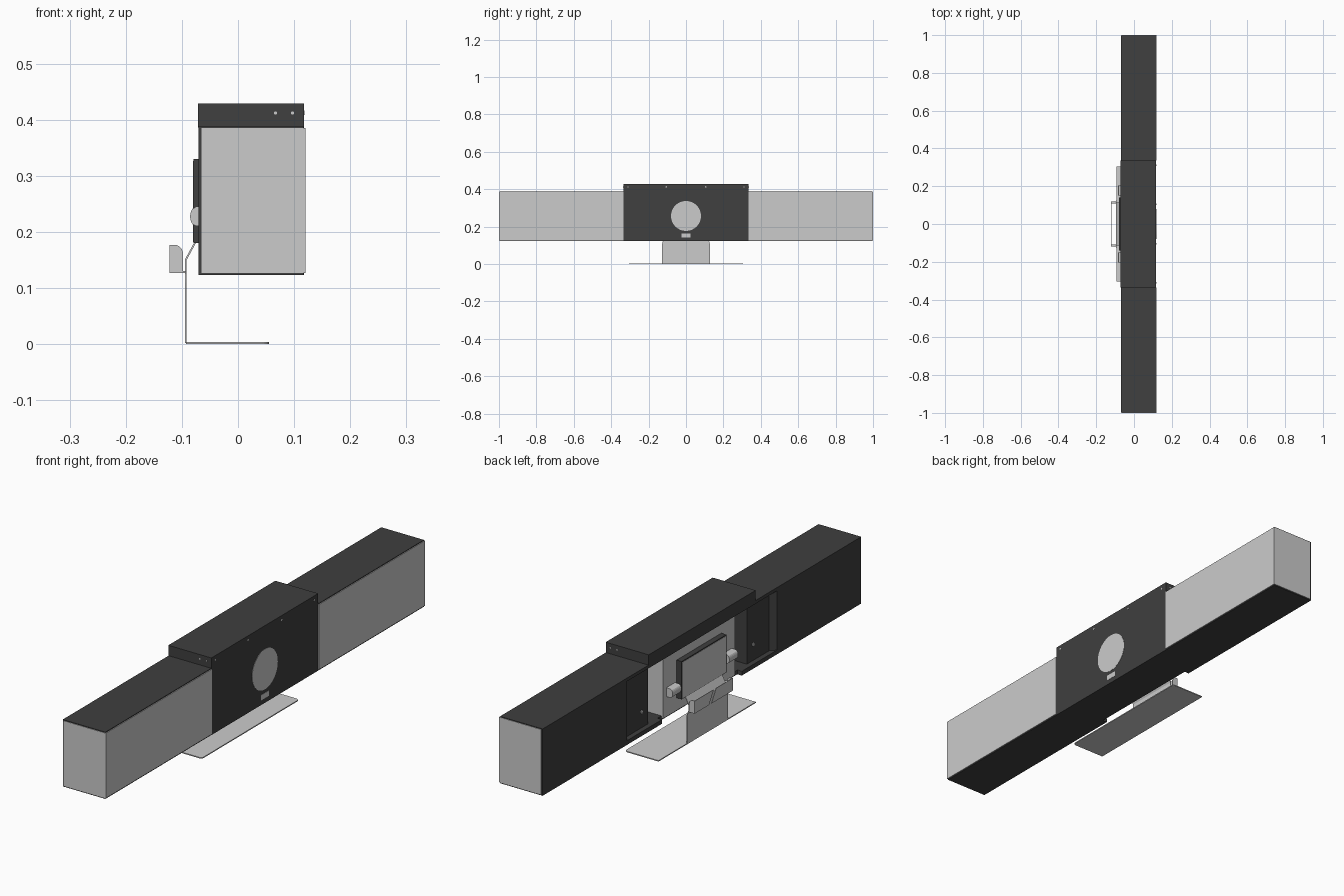
import bpy, bmesh, math
from mathutils import Vector

if "Cube" in bpy.data.objects:
    bpy.data.objects.remove(bpy.data.objects["Cube"])

black = bpy.data.materials.new("black")
black.diffuse_color = (0.05, 0.05, 0.05, 1)
black.use_nodes = True
black.node_tree.nodes["Principled BSDF"].inputs["Base Color"].default_value = black.diffuse_color


def prism(name, pts, lo, hi, axis, mat=None):
    """Extrude a 2D profile along an axis; profile uses the other two axes in xyz order."""
    def place(p, h):
        v = list(p)
        v.insert("xyz".index(axis), h)
        return Vector(v)
    bm = bmesh.new()
    a = [bm.verts.new(place(p, lo)) for p in pts]
    b = [bm.verts.new(place(p, hi)) for p in pts]
    bm.faces.new(a)
    bm.faces.new(b)
    n = len(pts)
    for i in range(n):
        bm.faces.new((a[i], a[(i + 1) % n], b[(i + 1) % n], b[i]))
    bmesh.ops.recalc_face_normals(bm, faces=bm.faces)
    me = bpy.data.meshes.new(name)
    bm.to_mesh(me)
    bm.free()
    ob = bpy.data.objects.new(name, me)
    bpy.context.collection.objects.link(ob)
    if mat:
        me.materials.append(mat)
    return ob


def box(name, x, y, z, mat=None):
    return prism(name, [(x[0], y[0]), (x[1], y[0]), (x[1], y[1]), (x[0], y[1])], *z, "z", mat)


def disc(name, c, r, lo, hi, axis, mat=None, n=48):
    pts = [(c[0] + r * math.cos(2 * math.pi * i / n), c[1] + r * math.sin(2 * math.pi * i / n))
           for i in range(n)]
    ob = prism(name, pts, lo, hi, axis, mat)
    bpy.context.view_layer.objects.active = ob
    bpy.ops.object.select_all(action='DESELECT')
    ob.select_set(True)
    bpy.ops.object.shade_smooth_by_angle()
    return ob


def cut(ob, cutter):
    m = ob.modifiers.new("cut", 'BOOLEAN')
    m.operation, m.object, m.solver = 'DIFFERENCE', cutter, 'EXACT'
    bpy.context.view_layer.objects.active = ob
    bpy.ops.object.modifier_apply(modifier=m.name)
    bpy.data.objects.remove(cutter)


def arc(cx, cy, r, a0, a1, n=6):
    return [(cx + r * math.cos(math.radians(a0 + (a1 - a0) * i / n)),
             cy + r * math.sin(math.radians(a0 + (a1 - a0) * i / n))) for i in range(n + 1)]


# Long black housing with stepped recess in the back
body = box("housing", (-0.07, 0.117), (-0.998, 0.998), (0.123, 0.388), black)
cut(body, prism("cutter", [(-0.08, 0.48), (-0.05, 0.45), (-0.05, -0.45), (-0.08, -0.48)],
                0.14, 0.375, "z"))
cut(body, box("cutter", (-0.08, 0.015), (-0.31, 0.31), (0.14, 0.375)))
cut(body, box("cutter", (-0.08, -0.05), (-0.25, 0.25), (0.1, 0.15)))
box("centre_cap", (-0.071, 0.1175), (-0.335, 0.335), (0.386, 0.429), black)
box("centre_front", (0.11, 0.1175), (-0.335, 0.335), (0.123, 0.39), black)

# Grey speaker grilles wrapping the front and each end
for s, side in ((1, "right"), (-1, "left")):
    L = [(0.10, 0.335), (0.12, 0.335), (0.12, 1), (-0.065, 1), (-0.065, 0.985), (0.10, 0.985)]
    prism("grille_" + side, [(x, s * y) for x, y in L], 0.127, 0.385, "z")
    # Cap side screws, rear screws and mount knobs
    for x in (0.067, 0.097):
        disc("cap_side_screw", (x, 0.412), 0.003, s * 0.33, s * 0.3358, "y", None, 12)
    disc("rear_screw", (s * 0.35, 0.203), 0.007, -0.053, -0.045, "x", None, 12)
    knob = [(-0.05, 0.21), (-0.074, 0.21)] + \
           arc(-0.074, 0.2275, 0.0175, 250, 110, 8)[1:-1] + [(-0.074, 0.245), (-0.05, 0.245)]
    knob = [(-0.074 + (x + 0.074) * 0.65 if x < -0.074 else x, z) for x, z in knob]
    prism("mount_knob_" + side, knob, s * 0.15, s * 0.205, "y")
for y in (-0.31, -0.105, 0.105, 0.31):
    disc("cap_front_screw", (y, 0.412), 0.004, 0.11, 0.1182, "x", None, 12)

# Lens and indicator window
disc("lens", (0, 0.257), 0.08, 0.11, 0.1185, "x", None, 64)
box("indicator", (0.11, 0.1185), (-0.024, 0.024), (0.142, 0.163))

# Grey rear block and mounting plate
box("rear_block", (-0.057, 0.02), (-0.226, 0.226), (0.13, 0.37))
box("mount_plate", (-0.079, -0.055), (-0.14, 0.14), (0.18, 0.33), black)
box("mount_plate_face", (-0.080, -0.0785), (-0.137, 0.137), (0.182, 0.326))

# Sheet metal stand: foot, upright and tilted tongue
c = 0.012
foot = [(-0.093, -0.305)] + arc(0.055 - c, -0.305 + c, c, -90, 0) + \
       arc(0.055 - c, 0.305 - c, c, 0, 90) + [(-0.093, 0.305)]
prism("stand_foot", foot, 0, 0.004, "z")
upright = [(-0.127, 0.002), (0.127, 0.002)] + arc(0.107, 0.110, 0.02, 0, 90) + \
          arc(-0.107, 0.110, 0.02, 90, 180)
prism("stand_upright", upright, -0.0945, -0.0915, "x")
prism("stand_tongue", [(-0.0945, 0.12), (-0.0915, 0.12), (-0.0915, 0.15), (-0.0745, 0.181),
                       (-0.077, 0.183), (-0.0945, 0.151)], -0.115, 0.115, "y")

# Cable clip: two curled tabs with a diagonal slot between them
tab = [(-0.122, 0.127), (-0.098, 0.127)] + arc(-0.114, 0.161, 0.016, 0, 90) + [(-0.122, 0.177)]
for s, side in ((1, "right"), (-1, "left")):
    prism("clip_side_" + side, tab, s * 0.117, s * 0.12, "y")
    box("clip_link_" + side, (-0.12, -0.093), sorted((s * 0.108, s * 0.12)), (0.127, 0.13))
prism("clip_flap_right", [(0.12, 0.127), (0.03, 0.127), (0.0, 0.177), (0.12, 0.177)],
      -0.122, -0.12, "x")
prism("clip_flap_left", [(-0.12, 0.127), (0.015, 0.127), (-0.015, 0.177), (-0.12, 0.177)],
      -0.122, -0.12, "x")
